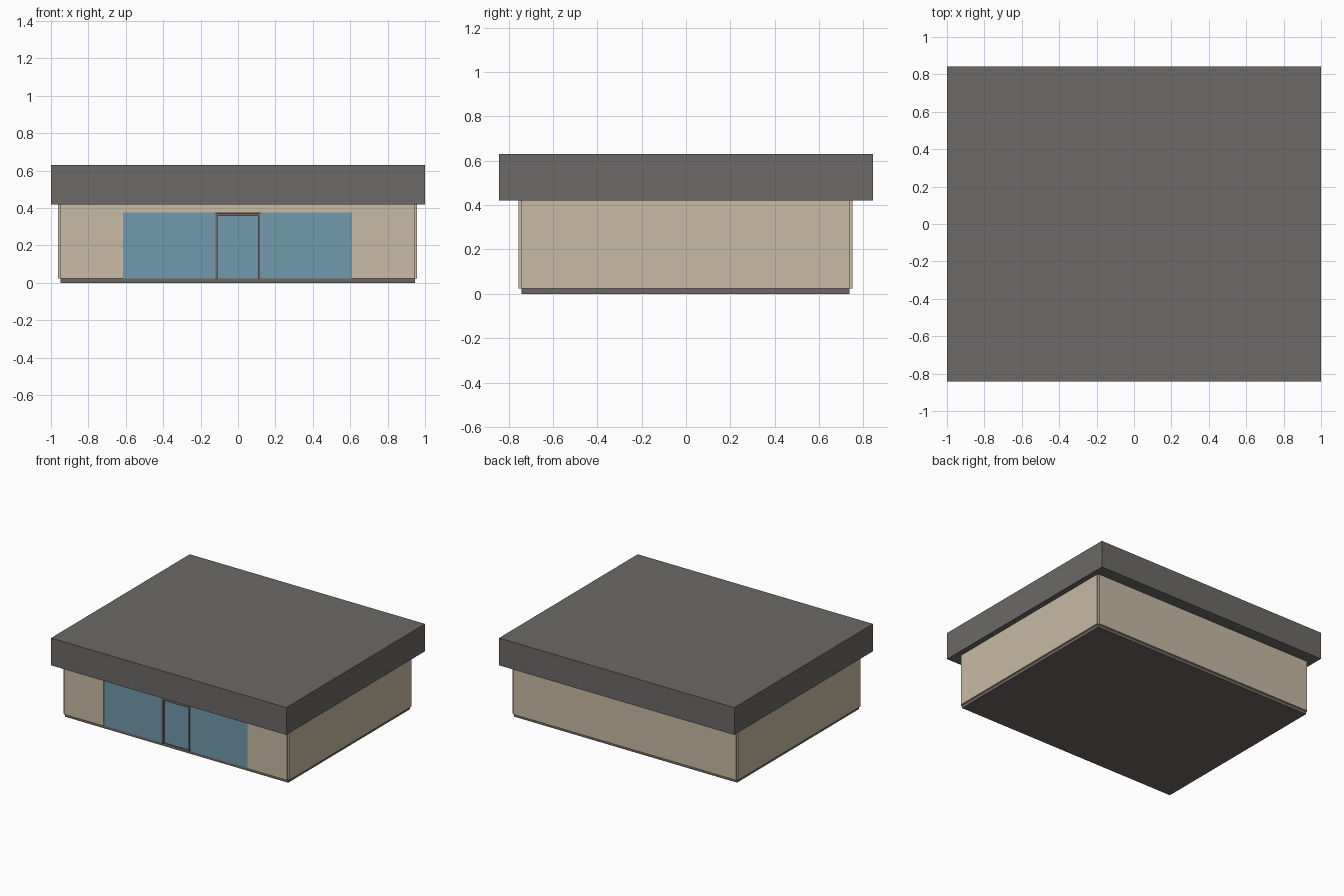
import bpy, bmesh

if "Cube" in bpy.data.objects:
    bpy.data.objects.remove(bpy.data.objects["Cube"])


def material(name, rgb):
    m = bpy.data.materials.new(name)
    m.diffuse_color = (*rgb, 1)
    m.use_nodes = True
    m.node_tree.nodes["Principled BSDF"].inputs["Base Color"].default_value = m.diffuse_color
    return m


grey = material("roof grey", (0.150, 0.143, 0.138))
beige = material("wall beige", (0.578, 0.491, 0.366))
blue = material("glass blue", (0.168, 0.319, 0.418))
brown = material("frame grey brown", (0.155, 0.135, 0.125))


def extrude(name, outline, y0, y1, mat):
    """Front-facing (x, z) outline extruded from y0 back to y1."""
    bm = bmesh.new()
    face = bm.faces.new([bm.verts.new((x, y0, z)) for x, z in outline])
    res = bmesh.ops.extrude_face_region(bm, geom=[face])
    verts = [g for g in res["geom"] if isinstance(g, bmesh.types.BMVert)]
    bmesh.ops.translate(bm, verts=verts, vec=(0, y1 - y0, 0))
    bmesh.ops.recalc_face_normals(bm, faces=bm.faces)
    mesh = bpy.data.meshes.new(name)
    bm.to_mesh(mesh)
    bm.free()
    mesh.materials.append(mat)
    ob = bpy.data.objects.new(name, mesh)
    bpy.context.collection.objects.link(ob)
    return ob


def box(name, x0, x1, y0, y1, z0, z1, mat):
    return extrude(name, [(x0, z0), (x1, z0), (x1, z1), (x0, z1)], y0, y1, mat)


def arch(x0, x1, z1, ix0, ix1, iz1, z0):
    """Upside-down U outline around an opening."""
    return [(x0, z0), (ix0, z0), (ix0, iz1), (ix1, iz1),
            (ix1, z0), (x1, z0), (x1, z1), (x0, z1)]


BASE, EAVE = 0.023, 0.42

# Floor slab and flat roof
box("floor_slab", -0.95, 0.946, -0.742, 0.737, 0, BASE, brown)
box("roof", -1, 1, -0.842, 0.842, EAVE, 0.63, grey)

# Walls, each standing slightly proud of the slab so the corners are notched
box("left_wall", -0.962, -0.93, -0.742, 0.737, BASE, EAVE, beige)
box("right_wall", 0.926, 0.958, -0.742, 0.737, BASE, EAVE, beige)
box("back_wall", -0.95, 0.946, 0.717, 0.75, BASE, EAVE, beige)
extrude("front_wall", arch(-0.95, 0.946, EAVE, -0.615, 0.61, 0.375, BASE),
        -0.755, -0.72, beige)

# Shop windows either side of the door
for side, x0, x1 in (("left", -0.615, -0.121), ("right", 0.117, 0.61)):
    box(side + "_window", x0, x1, -0.748, -0.725, BASE, 0.375, blue)

# Door frame and recessed glass door
extrude("door_frame", arch(-0.121, 0.117, 0.372, -0.110, 0.106, 0.356, BASE),
        -0.755, -0.72, brown)
box("door", -0.110, 0.106, -0.737, -0.722, BASE, 0.356, blue)
